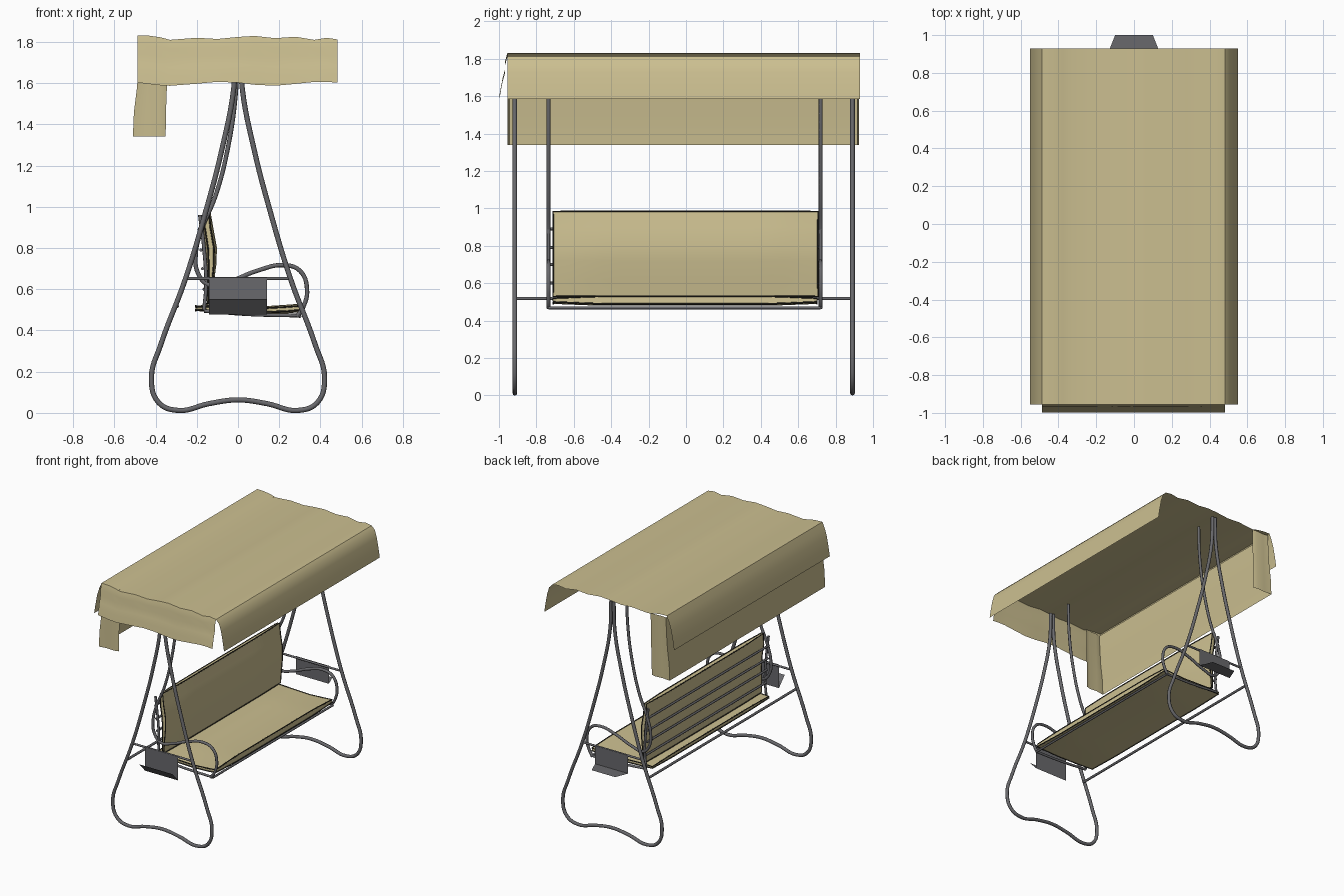
import bpy, bmesh, math

if "Cube" in bpy.data.objects:
    bpy.data.objects.remove(bpy.data.objects["Cube"])


def material(name, rgb):
    m = bpy.data.materials.new(name)
    m.diffuse_color = (*rgb, 1)
    m.use_nodes = True
    m.node_tree.nodes["Principled BSDF"].inputs["Base Color"].default_value = m.diffuse_color
    return m


TAN = material("tan fabric", (0.60, 0.52, 0.28))
STEEL = material("grey steel", (0.14, 0.14, 0.15))
PIPING = material("dark piping", (0.03, 0.028, 0.02))


def add(name, me, mat):
    ob = bpy.data.objects.new(name, me)
    bpy.context.collection.objects.link(ob)
    me.materials.clear()
    me.materials.append(mat)
    return ob


def finish(ob, angle=40):
    bpy.ops.object.select_all(action='DESELECT')
    ob.select_set(True)
    bpy.context.view_layer.objects.active = ob
    bpy.ops.object.shade_smooth_by_angle(angle=math.radians(angle))


def tube(name, pts, r=0.011, mat=STEEL, closed=False, smooth=True, res=6):
    """Round tube along points, turned into a mesh."""
    cu = bpy.data.curves.new(name, 'CURVE')
    cu.dimensions = '3D'
    cu.bevel_depth, cu.bevel_resolution = r, 2
    cu.resolution_u, cu.use_fill_caps = res, True
    sp = cu.splines.new('BEZIER')
    sp.bezier_points.add(len(pts) - 1)
    for b, p in zip(sp.bezier_points, pts):
        b.co = p
        b.handle_left_type = b.handle_right_type = 'AUTO' if smooth else 'VECTOR'
    sp.use_cyclic_u = closed
    tmp = bpy.data.objects.new("tmp", cu)
    bpy.context.collection.objects.link(tmp)
    dg = bpy.context.evaluated_depsgraph_get()
    me = bpy.data.meshes.new_from_object(tmp.evaluated_get(dg))
    bpy.data.objects.remove(tmp)
    me.name = name
    finish(add(name, me, mat), 60)


def sheet(name, rows, mat, angle=40):
    """Surface lofted through rows with equal numbers of points."""
    bm = bmesh.new()
    vs = [[bm.verts.new(p) for p in row] for row in rows]
    for a, b in zip(vs, vs[1:]):
        for i in range(len(a) - 1):
            bm.faces.new((a[i], a[i + 1], b[i + 1], b[i]))
    me = bpy.data.meshes.new(name)
    bm.to_mesh(me)
    bm.free()
    finish(add(name, me, mat), angle)


def cushion(name, side_a, side_b, y0, y1):
    """Padded panel between two profiles, thin at its ends, with piping round both rims."""
    n, m = 16, len(side_a)
    bm = bmesh.new()
    grids = []
    for side, other in ((side_a, side_b), (side_b, side_a)):
        g = []
        for j in range(n + 1):
            t = j / n
            k = 0.25 * (1 - min(1, 6 * min(t, 1 - t)))   # pinch toward the ends
            g.append([bm.verts.new((a[0] + (b[0] - a[0]) * k, y0 + (y1 - y0) * t,
                                    a[1] + (b[1] - a[1]) * k)) for a, b in zip(side, other)])
        grids.append(g)
        for p, q in zip(g, g[1:]):
            for i in range(m - 1):
                bm.faces.new((p[i], p[i + 1], q[i + 1], q[i]))
    rims = [g[0] + [r[-1] for r in g[1:]] + g[-1][-2::-1] + [r[0] for r in g[-2:0:-1]] for g in grids]
    A, B = rims
    for i in range(len(A)):
        j = (i + 1) % len(A)
        bm.faces.new((A[i], A[j], B[j], B[i]))
    bmesh.ops.recalc_face_normals(bm, faces=bm.faces)
    for label, rim in zip(("upper", "lower"), rims):
        tube(f"{name}_{label}_piping", [v.co.copy() for v in rim], 0.004, PIPING, True, False, 1)
    me = bpy.data.meshes.new(name)
    bm.to_mesh(me)
    bm.free()
    finish(add(name, me, TAN), 50)


# --- Side frames: looped A-shaped legs with a bar across ---
right_leg = [(0.012, 1.80), (0.02, 1.58), (0.08, 1.27), (0.15, 1.0), (0.255, 0.65),
             (0.375, 0.33), (0.42, 0.17), (0.385, 0.05), (0.29, 0.012), (0.14, 0.045)]
loop = right_leg + [(0, 0.063)] + [(-x, z) for x, z in reversed(right_leg)]
for side, y in (("near", -0.915), ("far", 0.89)):
    tube(f"{side}_leg_loop", [(x, y, z) for x, z in loop], 0.0125)
    tube(f"{side}_side_bar", [(-0.26, y, 0.652), (0.26, y, 0.652)], 0.008)
tube("rear_cross_bar", [(-0.295, -0.915, 0.518), (-0.295, 0.89, 0.518)], 0.009)

# --- Side trays: upright plate and folded shelf ---
sheet("near_tray", [[(-0.14, y, z), (0.14, y, z)] for y, z in
                    ((-0.925, 0.658), (-0.925, 0.477), (-0.995, 0.552))], STEEL, 20)
sheet("far_tray", [[(-w, y, z), (w, y, z)] for w, y, z in
                   ((0.14, 0.9, 0.658), (0.14, 0.9, 0.52), (0.10, 1.0, 0.52))], STEEL, 20)

# --- Hangers: one tube from the canopy, behind the backrest, into the armrest ---
hanger = [(-0.002, 1.80), (-0.01, 1.56), (-0.05, 1.28), (-0.11, 1.05), (-0.18, 0.88), (-0.205, 0.77),
          (-0.195, 0.68), (-0.14, 0.62), (-0.05, 0.635), (0.1, 0.692), (0.22, 0.717), (0.30, 0.69),
          (0.335, 0.6), (0.315, 0.51), (0.285, 0.467)]
backrest_post = [(-0.185, 0.96), (-0.165, 0.8), (-0.155, 0.62), (-0.165, 0.50)]
for side, y in (("near", -0.735), ("far", 0.72)):
    tube(f"{side}_hanger_and_armrest", [(x, y, z) for x, z in hanger], 0.0105)
    tube(f"{side}_backrest_post", [(x, y, z) for x, z in backrest_post], 0.009)
    tube(f"{side}_seat_rail", [(-0.165, y, 0.495), (0.06, y, 0.478), (0.30, y, 0.472)], 0.009)

# --- Bars under the seat and behind the backrest ---
for i, (x, z) in enumerate([(0.30, 0.468), (-0.165, 0.60), (-0.172, 0.70),
                            (-0.18, 0.79), (-0.188, 0.89)]):
    tube(f"seat_bar_{i + 1}", [(x, -0.735, z), (x, 0.72, z)], 0.008)

# --- Cushions ---
cushion("seat_cushion",
        [(-0.205, 0.52), (-0.13, 0.527), (0.0, 0.522), (0.12, 0.517), (0.24, 0.525), (0.305, 0.53)],
        [(-0.205, 0.495), (-0.13, 0.487), (0.0, 0.482), (0.12, 0.48), (0.24, 0.483), (0.31, 0.49)],
        -0.71, 0.70)
cushion("backrest_cushion",
        [(-0.128, 0.53), (-0.118, 0.62), (-0.105, 0.72), (-0.102, 0.80), (-0.12, 0.90), (-0.135, 0.985)],
        [(-0.15, 0.53), (-0.152, 0.62), (-0.155, 0.72), (-0.16, 0.80), (-0.175, 0.90), (-0.165, 0.98)],
        -0.71, 0.705)

# --- Canopy: rippled roof with hanging flaps on both long sides ---
roof = [(-0.488, 1.832), (-0.43, 1.83), (-0.38, 1.823), (-0.33, 1.81), (-0.2, 1.82), (-0.1, 1.814),
        (0.0, 1.824), (0.08, 1.829), (0.18, 1.818), (0.28, 1.825), (0.37, 1.81), (0.43, 1.82),
        (0.482, 1.812)]
left_flap = [(-0.55, 1.585), (-0.54, 1.65), (-0.525, 1.73), (-0.508, 1.785)]
right_flap = [(-x, z) for x, z in reversed(left_flap)]
profile = left_flap + roof + right_flap
sheet("canopy", [[(x, y, z) for x, z in profile] for y in (-0.955, 0.93)], TAN, 35)

# --- Canopy end flap on the near side, wavy lower hem ---
rows = []
for t in (0, 0.2, 0.4, 0.6, 0.8, 1):
    row = []
    for x, z in roof:
        hem = 1.597 + 0.01 * math.sin(13 * x + 2.6)
        y = -0.955 - 0.042 * t - 0.006 * math.sin(t * 11) * (1 - t)
        row.append((x, y, z + (hem - z) * t))
    rows.append(row)
sheet("canopy_end_flap", rows, TAN, 50)

# --- Rear curtain with short returns at both ends ---
plan = [(-0.345, -0.94), (-0.38, -0.95), (-0.44, -0.945), (-0.49, -0.955),
        (-0.49, 0.925), (-0.44, 0.92), (-0.38, 0.925), (-0.345, 0.915)]
rows = []
for z, dx in ((1.815, 0.012), (1.7, 0.008), (1.58, 0.0), (1.46, -0.015), (1.34, -0.02)):
    rows.append([(x + (dx if x < -0.45 else dx * 0.3), y, z) for x, y in plan])
sheet("rear_curtain", rows, TAN, 40)
